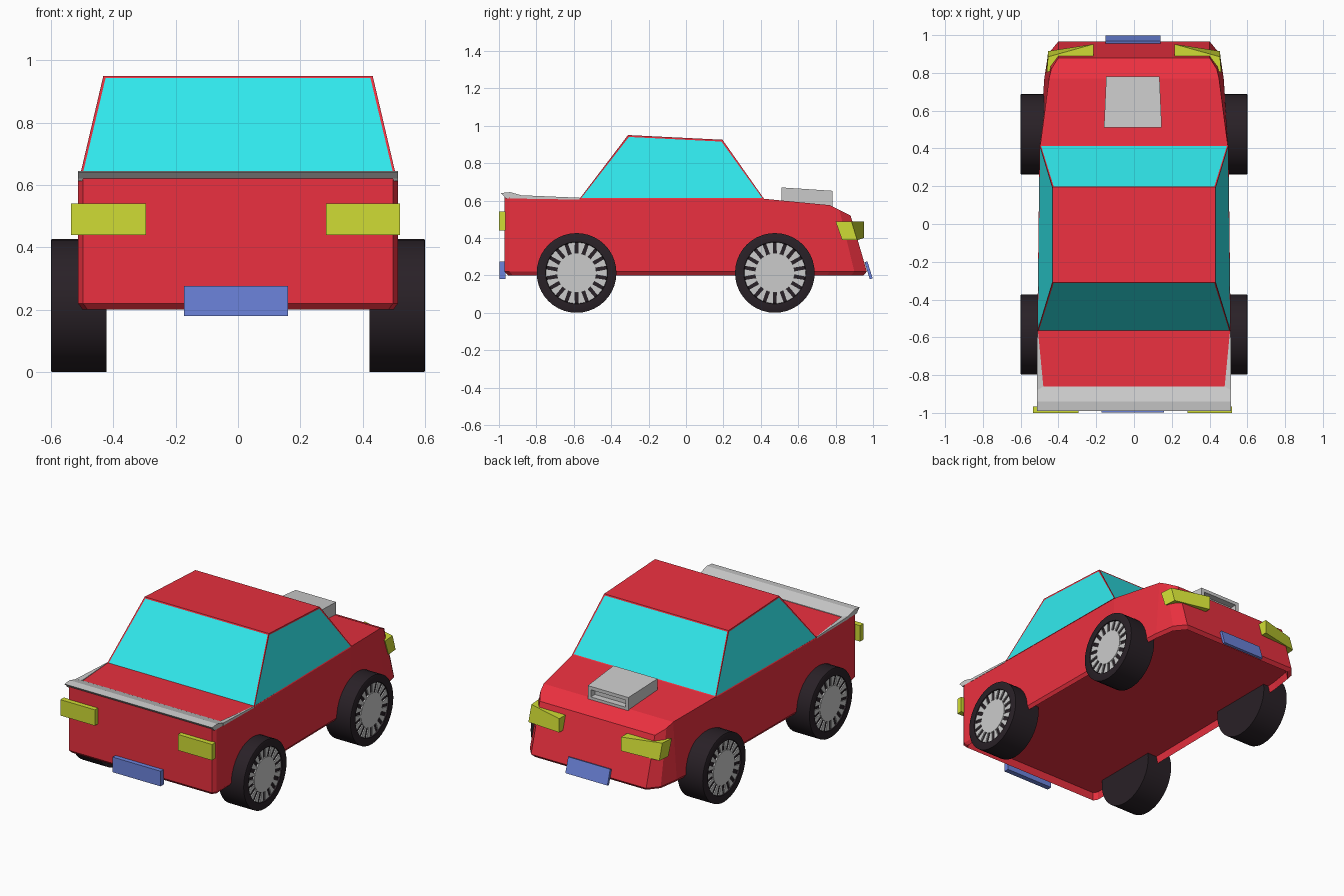
import bpy, bmesh
from math import sin, cos, pi
from mathutils import Vector

if "Cube" in bpy.data.objects:
    bpy.data.objects.remove(bpy.data.objects["Cube"])


def material(name, rgb):
    m = bpy.data.materials.new(name)
    m.diffuse_color = (*rgb, 1)
    m.use_nodes = True
    m.node_tree.nodes["Principled BSDF"].inputs["Base Color"].default_value = m.diffuse_color
    return m


RED = material("red_paint", (0.83, 0.03, 0.05))
GLASS = material("cyan_glass", (0.03, 0.82, 0.85))
YELLOW = material("yellow_lamp", (0.63, 0.72, 0.035))
BLUE = material("blue_plate", (0.15, 0.23, 0.72))
BLACK = material("black_rubber", (0.022, 0.015, 0.020))


def finish(name, bm, *mats):
    bmesh.ops.recalc_face_normals(bm, faces=bm.faces)
    me = bpy.data.meshes.new(name)
    bm.to_mesh(me)
    bm.free()
    for m in mats:
        me.materials.append(m)
    ob = bpy.data.objects.new(name, me)
    bpy.context.collection.objects.link(ob)
    return ob


def loft(rings, bm=None, strip_caps=False):
    """Skin a series of equal-length point rings and cap both ends.
    strip_caps fills the ends of left/right symmetric rings with stacked quads."""
    bm = bm or bmesh.new()
    vs = [[bm.verts.new(p) for p in r] for r in rings]
    n = len(vs[0])
    for a, b in zip(vs, vs[1:]):
        for i in range(n):
            j = (i + 1) % n
            bm.faces.new((a[i], a[j], b[j], b[i]))
    for r in (vs[0], vs[-1]):
        if strip_caps:
            for i in range(n // 2 - 1):
                bm.faces.new((r[i], r[i + 1], r[-2 - i], r[-1 - i]))
        else:
            bm.faces.new(r)
    return bm


def box(name, x, y, z, mat):
    rings = [[(x[0], y[0], h), (x[1], y[0], h), (x[1], y[1], h), (x[0], y[1], h)] for h in z]
    return finish(name, loft(rings), mat)


# Body with bevelled sill and recessed floor:
# stations of top y, top z, top half width, sill y, sill half width
stations = [
    (-0.97, 0.62, 0.497, -0.97, 0.497),
    (-0.945, 0.62, 0.513, -0.945, 0.513),
    (-0.56, 0.612, 0.51, -0.56, 0.51),
    (0.41, 0.61, 0.497, 0.41, 0.50),
    (0.77, 0.575, 0.45, 0.77, 0.475),
    (0.82, 0.55, 0.438, 0.90, 0.455),
    (0.88, 0.52, 0.40, 0.967, 0.40),
]
rings = []
for yt, zt, wt, yb, wb in stations:
    half = [(wt, yt, zt), (wb, yb, 0.22), (wb - 0.014, yb * 0.98, 0.2), (wb - 0.022, yb * 0.97, 0.245)]
    rings.append(half + [(-x, y, z) for x, y, z in reversed(half)])
finish("body", loft(rings, strip_caps=True), RED)

# Cabin: tapered box whose four sides are inset into windows
base = [(-0.512, -0.57, 0.608), (0.512, -0.57, 0.608), (0.50, 0.418, 0.608), (-0.50, 0.418, 0.608)]
roof = [(-0.432, -0.31, 0.95), (0.432, -0.31, 0.95), (0.432, 0.195, 0.925), (-0.432, 0.195, 0.925)]
bm = loft([base, roof])
bmesh.ops.recalc_face_normals(bm, faces=bm.faces)
sides = [f for f in bm.faces if abs(f.normal.z) < 0.9]
bmesh.ops.inset_individual(bm, faces=sides, thickness=0.011, depth=-0.002)
for f in sides:
    f.material_index = 1
finish("cabin", bm, RED, GLASS)

# Spoiler: overhanging ridged bar with thin, low side fins running forward
profile = [(-0.965, 0.612), (-0.97, 0.62), (-0.99, 0.64), (-0.94, 0.645), (-0.86, 0.622), (-0.86, 0.612)]
bm = loft([[(x, y, z) for y, z in profile] for x in (-0.513, 0.513)])
for s in (-1, 1):
    loft([[(s * 0.514, -0.88, 0.61), (s * 0.514, -0.88, 0.628), (s * 0.48, -0.86, 0.623), (s * 0.48, -0.86, 0.61)],
          [(s * 0.512, -0.57, 0.605), (s * 0.512, -0.57, 0.615), (s * 0.508, -0.57, 0.615), (s * 0.508, -0.57, 0.605)]], bm)
finish("spoiler", bm)

# Hood scoop with a slot in its nose
bm = loft([[(-w - 0.006, y, z0), (w - 0.006, y, z0), (w - 0.006, y, z1), (-w - 0.006, y, z1)]
           for w, y, z0, z1 in ((0.153, 0.51, 0.59, 0.67), (0.141, 0.782, 0.565, 0.652))])
bmesh.ops.recalc_face_normals(bm, faces=bm.faces)
nose = [f for f in bm.faces if f.normal.y > 0.9]
bmesh.ops.inset_individual(bm, faces=nose, thickness=0.03)
bmesh.ops.inset_individual(bm, faces=nose, thickness=0.0005, depth=-0.04)
finish("hood_scoop", bm)

# Headlights wrap around the chamfered nose corners, leaning with it
plan = [(0.215, 0.952, 0), (0.455, 0.885, 0.03), (0.462, 0.80, 0.035), (0.40, 0.84, 0.03), (0.215, 0.86, 0)]
for s, side in ((-1, "left"), (1, "right")):
    rings = [[(s * x, y + lean * k, z - (0.012 if x > 0.44 else 0) * k)
              for x, y, lean in plan] for k, z in ((0, 0.487), (1, 0.40))]
    finish("headlight_" + side, loft(rings), YELLOW)

# Rear lights and plates
box("rear_light_left", (-0.535, -0.295), (-1.0, -0.965), (0.44, 0.54), YELLOW)
box("rear_light_right", (0.283, 0.52), (-1.0, -0.965), (0.44, 0.54), YELLOW)
box("rear_plate", (-0.173, 0.16), (-0.998, -0.965), (0.18, 0.275), BLUE)
front = [(0.955, 0.27), (0.97, 0.275), (0.998, 0.183), (0.982, 0.18)]
finish("front_plate", loft([[(x, y, z) for y, z in front] for x in (-0.152, 0.14)]), BLUE)


# Wheels: lathed tyre with recessed face, grey hub disc and tapered spokes
def circle(x, r, cy, cz, n=40):
    return [(x, cy + r * cos(2 * pi * i / n), cz + r * sin(2 * pi * i / n)) for i in range(n)]


R = 0.213
SPOKES = 18
for s, side in ((-1, "left"), (1, "right")):
    for cy, end in ((-0.585, "rear"), (0.475, "front")):
        tyre = finish(f"tyre_{end}_{side}", loft([circle(s * x, r, cy, R) for x, r in (
            (0.422, R), (0.598, R), (0.6, R - 0.004), (0.6, 0.166), (0.588, 0.162))]), BLACK)
        for ob in bpy.context.selected_objects:
            ob.select_set(False)
        tyre.select_set(True)
        bpy.context.view_layer.objects.active = tyre
        bpy.ops.object.shade_smooth_by_angle(angle=0.6)
        bm = loft([circle(s * x, 0.106, cy, R) for x in (0.58, 0.597)])
        for i in range(SPOKES):
            a = 2 * pi * i / SPOKES
            u, v = Vector((0, cos(a), sin(a))), Vector((0, -sin(a), cos(a)))
            c = Vector((0, cy, R))
            quad = [c + u * r + v * w for r, w in ((0.1, -0.007), (0.163, -0.019), (0.163, 0.019), (0.1, 0.007))]
            loft([[p + Vector((s * x, 0, 0)) for p in quad] for x in (0.58, 0.595)], bm)
        finish(f"rim_{end}_{side}", bm)
